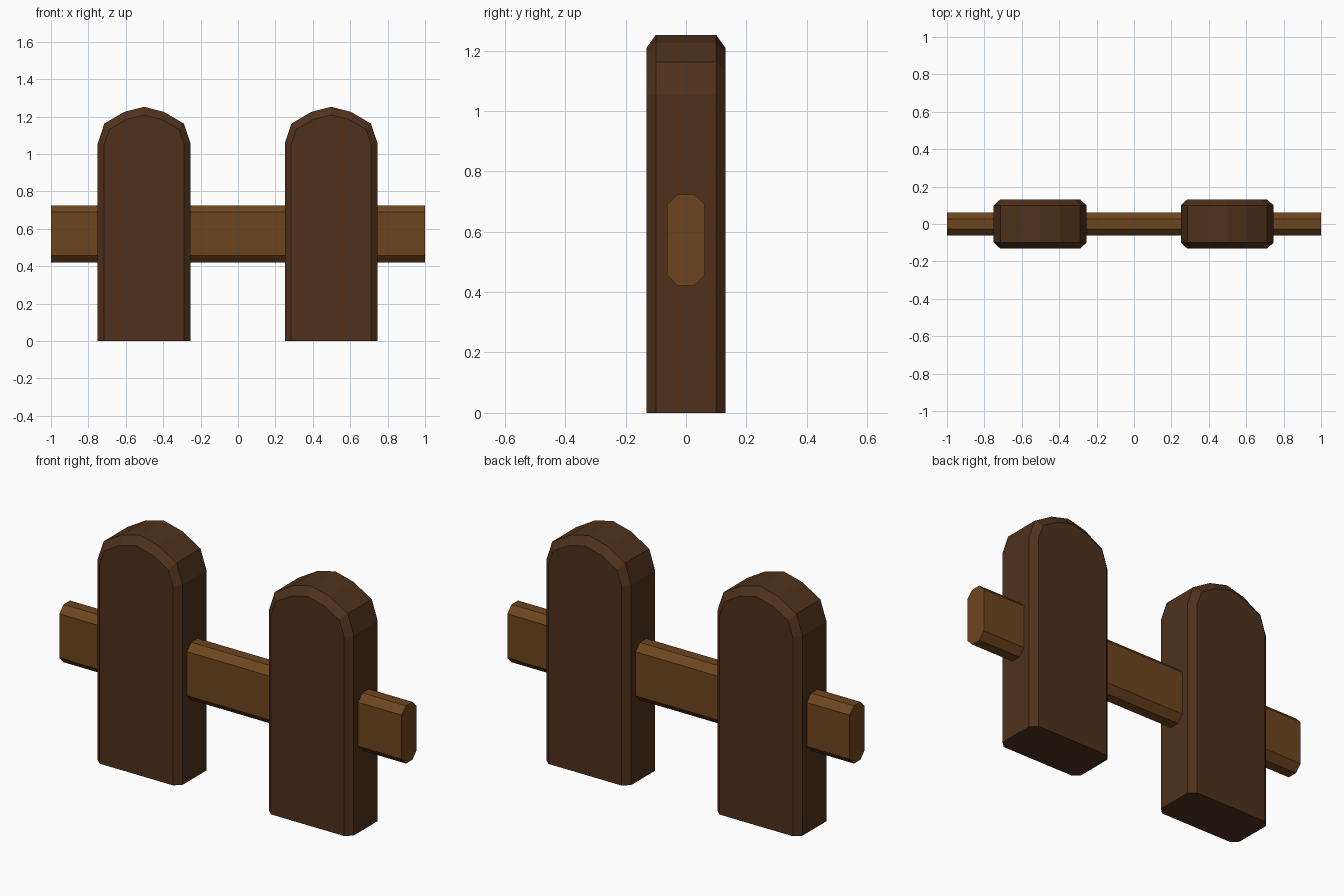
import bpy

if "Cube" in bpy.data.objects:
    bpy.data.objects.remove(bpy.data.objects["Cube"])


def material(name, color):
    mat = bpy.data.materials.new(name)
    mat.diffuse_color = (*color, 1)
    mat.use_nodes = True
    mat.node_tree.nodes["Principled BSDF"].inputs["Base Color"].default_value = mat.diffuse_color
    return mat


def mirrored(half):
    # Right half from base to apex, completed into a closed outline
    return half + [(-u, v) for u, v in reversed(half) if u]


def loft(name, rings, mat):
    # Flat-faced solid joining rings with equal point counts
    n = len(rings[0])
    verts = [p for ring in rings for p in ring]
    faces = [tuple(range(n)), tuple(reversed(range(len(verts) - n, len(verts))))]
    for r in range(len(rings) - 1):
        for i in range(n):
            a, b = r * n + i, r * n + (i + 1) % n
            faces.append((a, a + n, b + n, b))
    mesh = bpy.data.meshes.new(name)
    mesh.from_pydata(verts, [], faces)
    mesh.materials.append(mat)
    obj = bpy.data.objects.new(name, mesh)
    bpy.context.collection.objects.link(obj)
    return obj


dark_wood = material("dark_wood", (0.08, 0.031, 0.011))
light_wood = material("light_wood", (0.155, 0.06, 0.013))

# Round-topped posts with bevelled front and back edges
outer = mirrored([(0.248, 0), (0.248, 1.056), (0.213, 1.162), (0.106, 1.225), (0, 1.252)])
inner = mirrored([(0.214, 0), (0.214, 1.05), (0.186, 1.132), (0.093, 1.185), (0, 1.208)])
layers = [(-0.131, inner), (-0.1, outer), (0.1, outer), (0.131, inner)]
for name, x in (("left_post", -0.502), ("right_post", 0.498)):
    post = loft(name, [[(u, y, v) for u, v in prof] for y, prof in layers], dark_wood)
    post.location.x = x

# Chamfered rail running through both posts
section = mirrored([(0.027, 0.42), (0.0625, 0.457), (0.0625, 0.689), (0.027, 0.725)])
loft("rail", [[(x, u, v) for u, v in section] for x in (1, -1)], light_wood)

# Make every face point outward
import bmesh
for obj in bpy.context.collection.objects:
    bm = bmesh.new()
    bm.from_mesh(obj.data)
    bmesh.ops.recalc_face_normals(bm, faces=bm.faces)
    bm.to_mesh(obj.data)
    bm.free()
